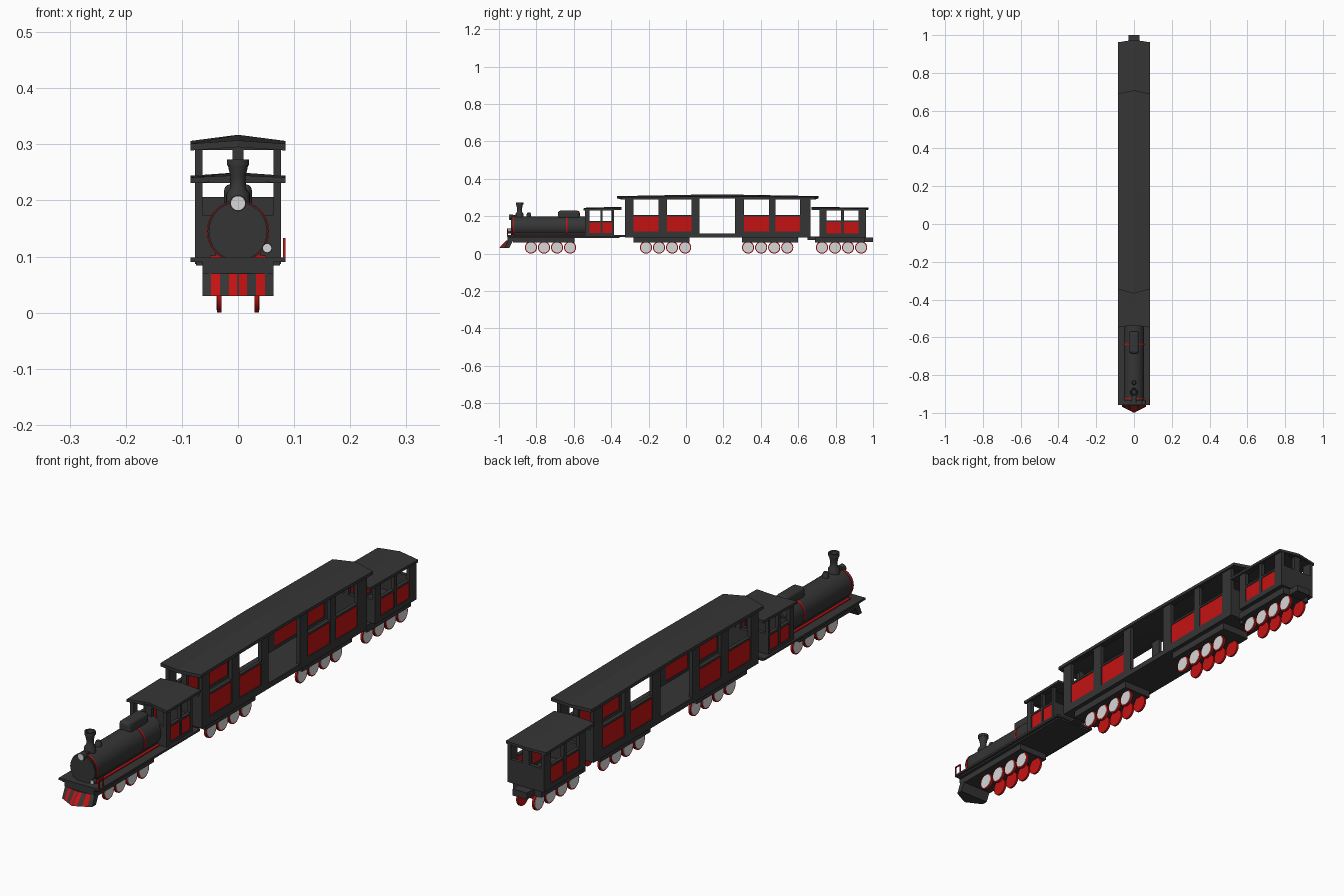
import bpy, bmesh, math
from mathutils import Matrix, Vector

if "Cube" in bpy.data.objects:
    bpy.data.objects.remove(bpy.data.objects["Cube"])

def mat(name, c):
    m = bpy.data.materials.new(name)
    m.diffuse_color = (*c, 1)
    m.use_nodes = True
    m.node_tree.nodes["Principled BSDF"].inputs["Base Color"].default_value = m.diffuse_color
    return m

DARK = mat("charcoal", (0.036, 0.036, 0.036))
RED = mat("red", (0.55, 0.006, 0.006))
WHITE = mat("light_grey", (0.68, 0.68, 0.68))

def finish(name, bm, m, smooth=False):
    bmesh.ops.recalc_face_normals(bm, faces=bm.faces)
    me = bpy.data.meshes.new(name)
    bm.to_mesh(me)
    bm.free()
    me.materials.append(m)
    ob = bpy.data.objects.new(name, me)
    bpy.context.collection.objects.link(ob)
    if smooth:
        bpy.ops.object.select_all(action='DESELECT')
        ob.select_set(True)
        bpy.context.view_layer.objects.active = ob
        bpy.ops.object.shade_smooth_by_angle(angle=math.radians(35))
    return ob

def boxes(name, items, m):
    """Several boxes (x0,x1,y0,y1,z0,z1) in one object."""
    bm = bmesh.new()
    for x0, x1, y0, y1, z0, z1 in items:
        mt = Matrix.Translation(((x0+x1)/2, (y0+y1)/2, (z0+z1)/2)) @ Matrix.Diagonal((x1-x0, y1-y0, z1-z0, 1))
        bmesh.ops.create_cube(bm, size=1, matrix=mt)
    return finish(name, bm, m)

def both(x0, x1, *r):
    return [(x0, x1, *r), (-x1, -x0, *r)]

def cyl(name, centre, r, depth, axis, m, seg=32):
    bm = bmesh.new()
    rot = {'x': Matrix.Rotation(math.pi/2, 4, 'Y'), 'y': Matrix.Rotation(math.pi/2, 4, 'X'), 'z': Matrix()}[axis]
    bmesh.ops.create_cone(bm, cap_ends=True, segments=seg, radius1=r, radius2=r, depth=depth,
                          matrix=Matrix.Translation(centre) @ rot)
    return finish(name, bm, m, True)

def lathe(name, y, profile, m, seg=24):
    bm = bmesh.new()
    vs = [bm.verts.new((r, y, z)) for r, z in profile]
    es = [bm.edges.new(p) for p in zip(vs, vs[1:])]
    bmesh.ops.spin(bm, geom=vs+es, cent=(0, y, 0), axis=(0, 0, 1), angle=2*math.pi, steps=seg)
    bmesh.ops.remove_doubles(bm, verts=bm.verts, dist=1e-5)
    return finish(name, bm, m, True)

def roof(name, stations, hw, t):
    """Stations: (side y, centre y, side z, ridge z); shallow gable with pointed ends."""
    bm = bmesh.new()
    rings = []
    for ys, yc, zs, zc in stations:
        pts = [(-hw, ys, zs), (0, yc, zc), (hw, ys, zs), (hw, ys, zs-t), (0, yc, zc-t), (-hw, ys, zs-t)]
        rings.append([bm.verts.new(p) for p in pts])
    for a, b in zip(rings, rings[1:]):
        for i in range(6):
            j = (i+1) % 6
            bm.faces.new((a[i], a[j], b[j], b[i]))
    for r in (rings[0], rings[-1]):
        bm.faces.new((r[0], r[1], r[4], r[5]))
        bm.faces.new((r[1], r[2], r[3], r[4]))
    return finish(name, bm, DARK)

def coach(name, y0, y1, zb, zf, zsill, ztop, bays, door=None, post=0.012):
    """Hollow body: floor, posts, sills, red side panels, ends with two windows."""
    W, T = 0.077, 0.014
    frame = [(-W, W, y0, y1, zb, zf)]
    edges = [y0] + [v for b in bays for v in b] + [y1]
    for a, b in zip(edges[::2], edges[1::2]):
        if door and a < door[0] < b:
            frame += both(W-T, W, a, door[0], zf, ztop) + both(W-T, W, door[1], b, zf, ztop)
        else:
            frame += both(W-T, W, a, b, zf, ztop)
    red = []
    for a, b in bays:
        frame += both(W-T, W, a, b, zf, zf+0.01)
        frame += both(W-T, W, a, b, zsill-0.008, zsill)
        frame += both(W-T, W, a, b, ztop-0.006, ztop)
        red += both(W-0.012, W-0.003, a, b, zf+0.01, zsill-0.008)
    for a, b in ((y0, y0+T), (y1-T, y1)):
        frame += [(-W+T, W-T, a, b, zf, zsill), (-post, post, a, b, zsill, ztop),
                  (-W+T, W-T, a, b, ztop-0.006, ztop)]
    boxes(name + "_body", frame, DARK)
    boxes(name + "_side_panels", red, RED)

# Long coach
coach("coach", -0.325, 0.665, 0.087, 0.108, 0.206, 0.296,
      [(-0.28, -0.147), (-0.102, 0.03), (0.31, 0.445), (0.478, 0.61)], door=(0.072, 0.262), post=0.01)
roof("coach_roof", [(-0.345, -0.368, 0.301, 0.307), (0.167, 0.167, 0.306, 0.317),
                    (0.69, 0.708, 0.301, 0.307)], 0.085, 0.012)
# Engine cab
coach("cab", -0.54, -0.385, 0.09, 0.10, 0.174, 0.237, [(-0.515, -0.457), (-0.447, -0.395)], post=0.014)
roof("cab_roof", [(-0.548, -0.535, 0.241, 0.245), (-0.345, -0.345, 0.244, 0.25)], 0.085, 0.01)
# Rear car
coach("rear_car", 0.715, 0.963, 0.087, 0.097, 0.176, 0.237, [(0.75, 0.83), (0.845, 0.922)], post=0.014)
roof("rear_car_roof", [(0.672, 0.672, 0.244, 0.25), (0.962, 0.975, 0.241, 0.245)], 0.085, 0.01)
boxes("rear_car_platform", [(-0.06, 0.06, 0.69, 0.955, 0.06, 0.088), (-0.03, 0.03, 0.95, 1.0, 0.062, 0.087)], DARK)

# Running board, frame and bogie blocks
boxes("running_board", [(-0.085, 0.085, -0.957, -0.35, 0.09, 0.098)], DARK)
boxes("engine_frame", [(-0.063, 0.063, -0.925, -0.595, 0.06, 0.09),
                       (-0.075, 0.075, -0.95, -0.355, 0.084, 0.091)], DARK)
boxes("coach_bogies", [(-0.06, 0.06, -0.28, 0.02, 0.06, 0.088), (-0.06, 0.06, 0.30, 0.60, 0.06, 0.088)], DARK)
boxes("couplings", [(-0.02, 0.02, -0.37, -0.31, 0.088, 0.1), (-0.02, 0.02, 0.65, 0.73, 0.072, 0.09)], DARK)

# Wheels: red discs with pale outer faces
for start in (-0.829, -0.214, 0.332, 0.727):
    for i in range(4):
        y = start + i*0.0698
        for s in (-1, 1):
            cyl("wheel", (s*0.033, y, 0.0325), 0.0325, 0.008, 'x', RED, 24)
            cyl("wheel_face", (s*0.0373, y, 0.0325), 0.0275, 0.002, 'x', WHITE, 24)

# Boiler with red bands and red base strip
cyl("boiler", (0, -0.73, 0.145), 0.054, 0.4, 'y', DARK, 40)
cyl("boiler_band", (0, -0.637, 0.145), 0.0552, 0.008, 'y', RED, 40)
cyl("smokebox_ring", (0, -0.923, 0.145), 0.0555, 0.006, 'y', RED, 40)
cyl("smokebox_door", (0, -0.93, 0.145), 0.052, 0.01, 'y', DARK, 40)
boxes("boiler_base_strip", [(-0.05, 0.05, -0.92, -0.54, 0.098, 0.102)], RED)
boxes("boiler_saddle", [(-0.04, 0.04, -0.92, -0.54, 0.102, 0.11)], DARK)

# Chimney, small dome, sand box
lathe("chimney", -0.89, [(0, 0.185), (0.021, 0.185), (0.021, 0.212), (0.013, 0.224), (0.013, 0.24),
                         (0.018, 0.262), (0.02, 0.262), (0.02, 0.273), (0.014, 0.273), (0.011, 0.255), (0, 0.255)], DARK)
lathe("small_dome", -0.84, [(0, 0.19), (0.012, 0.19), (0.012, 0.21), (0.008, 0.218), (0, 0.221)], DARK)
sand = boxes("sand_box", [(-0.025, 0.025, -0.685, -0.568, 0.185, 0.229)], DARK)
bev = sand.modifiers.new("bevel", 'BEVEL')
bev.width, bev.segments = 0.012, 3

# Headlight and small lamp
boxes("headlight_bracket", [(-0.012, 0.012, -0.93, -0.9, 0.185, 0.205)], DARK)
cyl("headlight", (0, -0.934, 0.195), 0.0145, 0.02, 'y', DARK, 24)
cyl("headlight_lens", (0, -0.945, 0.195), 0.0125, 0.003, 'y', WHITE, 24)
cyl("side_lamp", (0.052, -0.943, 0.115), 0.009, 0.015, 'y', DARK, 16)
cyl("side_lamp_lens", (0.052, -0.951, 0.115), 0.0075, 0.003, 'y', WHITE, 16)
boxes("front_handrail", [(0.08, 0.085, -0.956, -0.952, 0.098, 0.133), (0.08, 0.085, -0.93, -0.926, 0.098, 0.133),
                         (0.08, 0.085, -0.956, -0.926, 0.129, 0.133)], RED)

# Pilot: pointed slanted plough, striped by x position
bm = bmesh.new()
xs = [-0.063, -0.048, -0.032, -0.016, -0.002, 0.002, 0.016, 0.032, 0.048, 0.063]
rows = []
for x in xs:
    f = abs(x)/0.063
    pts = [(x, -0.962+0.012*f, 0.07), (x, -1.0+0.032*f, 0.03), (x, -0.945, 0.03), (x, -0.925, 0.07)]
    rows.append([bm.verts.new(p) for p in pts])
for k, (a, b) in enumerate(zip(rows, rows[1:])):
    for i in range(4):
        j = (i+1) % 4
        fc = bm.faces.new((a[i], a[j], b[j], b[i]))
        fc.material_index = 1 if i == 0 and k in (1, 3, 5, 7) else 0
bm.faces.new(rows[0])
bm.faces.new(rows[-1])
pilot = finish("pilot", bm, DARK)
pilot.data.materials.append(RED)
boxes("buffer_beam", [(-0.063, 0.063, -0.955, -0.92, 0.07, 0.09)], DARK)
